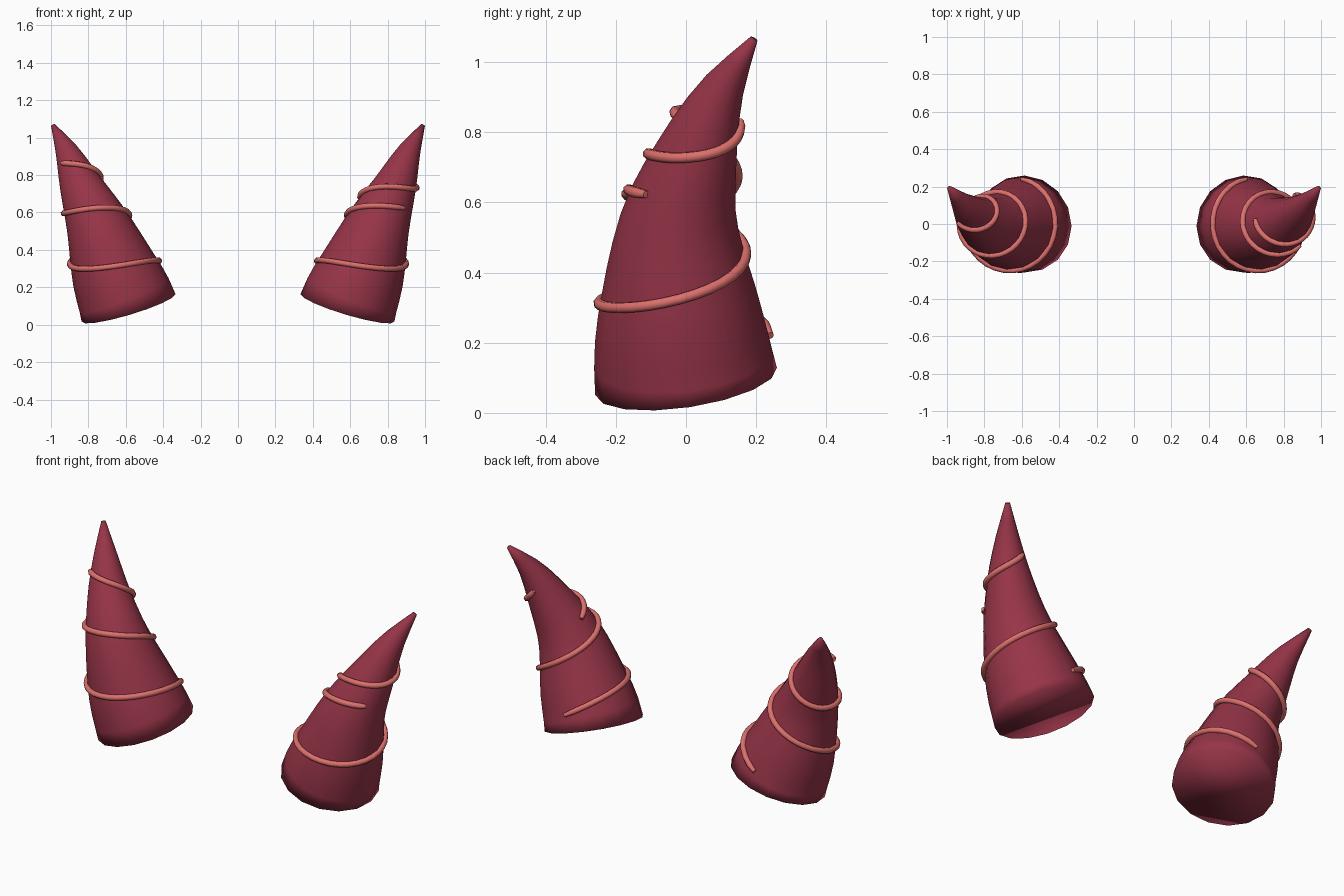
import bpy, bmesh
from math import cos, sin, radians
from mathutils import Vector

cube = bpy.data.objects.get("Cube")
if cube:
    bpy.data.objects.remove(cube, do_unlink=True)

# Horn centre line: height, x, y, radius
KEYS = [(0.09, 0.585, 0.0, 0.262), (0.27, 0.655, -0.017, 0.237), (0.535, 0.75, -0.02, 0.172),
        (0.745, 0.84, 0.033, 0.116), (0.915, 0.91, 0.1, 0.066), (1.065, 0.988, 0.193, 0.012)]
BASE_SLOPE = (0.3, -0.15, -0.1)
SIDES = 16
RINGS = 16


def material(name, color):
    mat = bpy.data.materials.new(name)
    mat.use_nodes = True
    mat.diffuse_color = color
    bsdf = next(n for n in mat.node_tree.nodes if n.type == 'BSDF_PRINCIPLED')
    bsdf.inputs["Base Color"].default_value = color
    bsdf.inputs["Roughness"].default_value = 0.6
    return mat


def slope(i, c):
    if i == 0:
        return BASE_SLOPE[c - 1]
    a, b = KEYS[i - 1], KEYS[min(i + 1, len(KEYS) - 1)]
    return (b[c] - a[c]) / (b[0] - a[0])


def spine(z):
    """Centre and radius of the horn at a height, by Hermite blending."""
    i = max(k for k in range(len(KEYS) - 1) if k == 0 or KEYS[k][0] <= z)
    a, b = KEYS[i], KEYS[i + 1]
    h = b[0] - a[0]
    t = (z - a[0]) / h
    x, y, r = [(2*t**3 - 3*t**2 + 1) * a[c] + (t**3 - 2*t**2 + t) * h * slope(i, c)
               + (3*t**2 - 2*t**3) * b[c] + (t**3 - t**2) * h * slope(i + 1, c)
               for c in (1, 2, 3)]
    return Vector((x, y, z)), r


def surface(z, angle, lift=0.0):
    """Point on the horn, on the cross-section square to the centre line."""
    centre, r = spine(z)
    axis = (spine(z + 0.005)[0] - spine(z - 0.005)[0]).normalized()
    u = (Vector((1, 0, 0)) - axis * axis.x).normalized()
    v = axis.cross(u)
    return centre + (u * cos(angle) + v * sin(angle)) * (r + lift)


def add_horn(name, side, mat):
    bm = bmesh.new()
    low, high = KEYS[0][0], KEYS[-1][0]
    rings = []
    for i in range(RINGS):
        z = low + (high - low) * i / (RINGS - 1)
        ring = []
        for k in range(SIDES):
            p = surface(z, radians(360 * k / SIDES))
            ring.append(bm.verts.new((p.x * side, p.y, p.z)))
        rings.append(ring)
    for a, b in zip(rings, rings[1:]):
        for k in range(SIDES):
            n = (k + 1) % SIDES
            bm.faces.new((a[k], a[n], b[n], b[k]))
    bm.faces.new(rings[0])
    bm.faces.new(rings[-1])
    bmesh.ops.recalc_face_normals(bm, faces=bm.faces)
    for f in bm.faces:
        f.smooth = True
    mesh = bpy.data.meshes.new(name)
    bm.to_mesh(mesh)
    bm.free()
    mesh.materials.append(mat)
    bpy.context.collection.objects.link(bpy.data.objects.new(name, mesh))


def add_coil(name, side, path, mat):
    """Tube wound on the horn; path lists (degrees, height)."""
    points = []
    for (a0, z0), (a1, z1) in zip(path, path[1:]):
        steps = max(2, round((a1 - a0) / 12))
        for s in range(steps):
            f = s / steps
            points.append(surface(z0 + (z1 - z0) * f, radians(a0 + (a1 - a0) * f), 0.004))
    points.append(surface(path[-1][1], radians(path[-1][0]), 0.004))
    curve = bpy.data.curves.new(name, 'CURVE')
    curve.dimensions = '3D'
    curve.bevel_depth = 0.0155
    curve.bevel_resolution = 2
    curve.use_fill_caps = True
    spline = curve.splines.new('POLY')
    spline.points.add(len(points) - 1)
    last = len(points) - 1
    for i, (sp, p) in enumerate(zip(spline.points, points)):
        sp.co = (p.x * side, p.y, p.z, 1)
        sp.radius = 0.7 if i in (0, last) else 1.0
    spline.use_smooth = True
    curve.materials.append(mat)
    bpy.context.collection.objects.link(bpy.data.objects.new(name, curve))


crimson = material("deep crimson", (0.31, 0.035, 0.065, 1))
coral = material("coral", (0.72, 0.16, 0.15, 1))

# Horns
add_horn("left_horn", 1, crimson)
add_horn("right_horn", -1, crimson)

# Coils: two separate pieces on the left, one long one on the right
add_coil("left_lower_coil", 1, [(95, 0.19), (675, 0.635)], coral)
add_coil("left_upper_coil", 1, [(175, 0.625), (470, 0.855)], coral)
add_coil("right_coil", -1, [(95, 0.19), (540, 0.53), (720, 0.65), (900, 0.755), (1035, 0.86)], coral)
